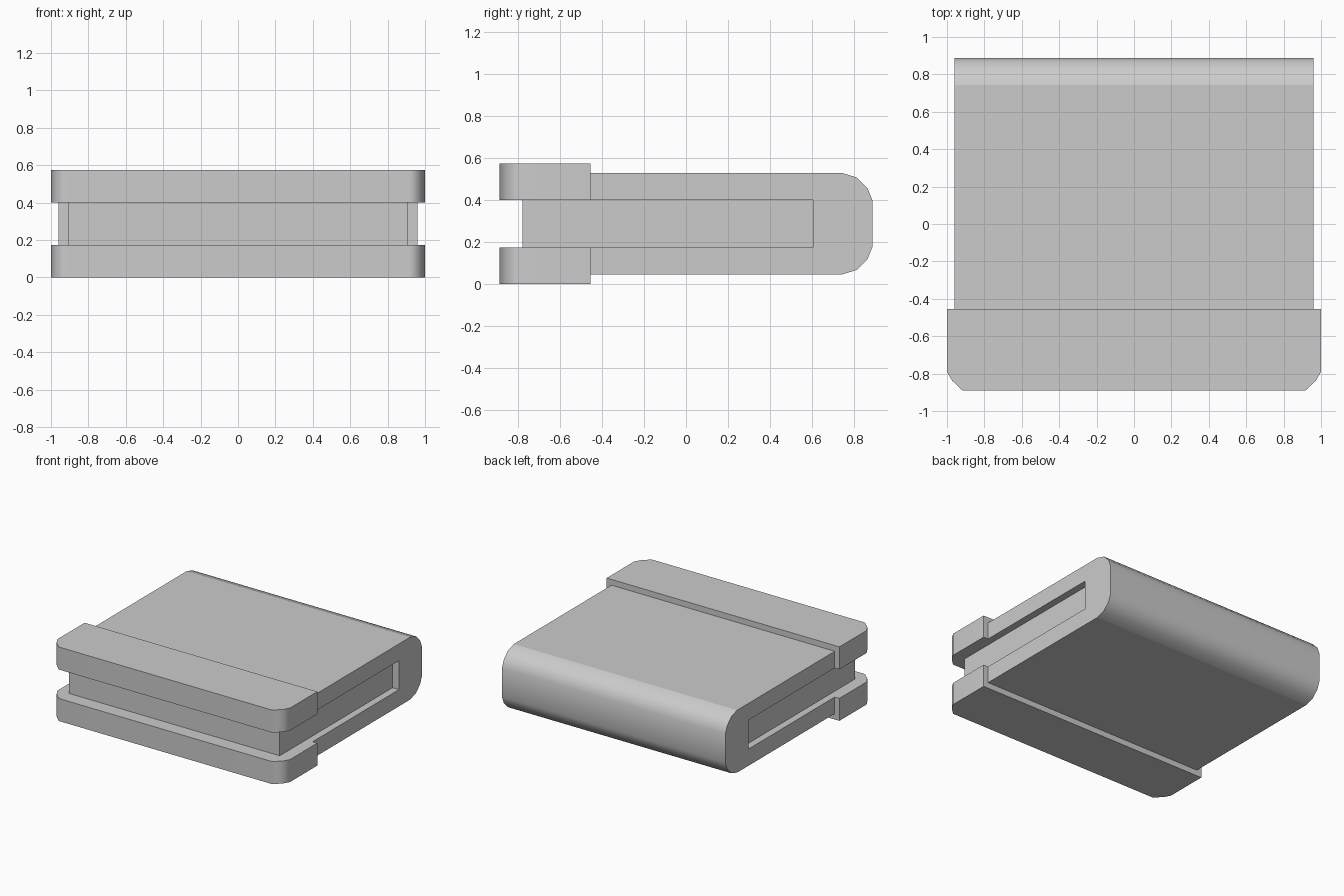
import bpy
import bmesh
from mathutils import Vector

if "Cube" in bpy.data.objects:
    bpy.data.objects.remove(bpy.data.objects["Cube"])


def extrude_profile(name, points, axis, lo, hi, is_smooth):
    """Extrude a closed profile along 'x' (points are y, z) or 'z' (points are x, y)."""
    bm = bmesh.new()
    if axis == 'x':
        verts = [bm.verts.new((lo, a, b)) for a, b in points]
        step = Vector((hi - lo, 0, 0))
    else:
        verts = [bm.verts.new((a, b, lo)) for a, b in points]
        step = Vector((0, 0, hi - lo))
    base = bm.faces.new(verts)
    new = bmesh.ops.extrude_face_region(bm, geom=[base], use_keep_orig=True)["geom"]
    bmesh.ops.translate(bm, vec=step, verts=[v for v in new if isinstance(v, bmesh.types.BMVert)])
    bmesh.ops.recalc_face_normals(bm, faces=bm.faces)
    bm.normal_update()
    for f in bm.faces:
        f.smooth = is_smooth(f.normal)
    mesh = bpy.data.meshes.new(name)
    bm.to_mesh(mesh)
    bm.free()
    obj = bpy.data.objects.new(name, mesh)
    bpy.context.collection.objects.link(obj)
    return obj


MID = 0.2875          # mid height of the whole model
SLOT, BODY, LIP = 0.1125, 0.2425, 0.2875   # half heights
JOIN = -0.455         # where the lips meet the body
BACK = 0.605          # closed end of the slot

# C-shaped body: rounded at the back, slot open to the front and sides
upper = [(JOIN, SLOT), (JOIN, BODY), (0.742, BODY), (0.815, 0.22),
         (0.865, 0.17), (0.888, SLOT)]
profile = [(y, MID + z) for y, z in upper]
profile += [(y, MID - z) for y, z in reversed(upper)]
profile += [(BACK, MID - SLOT), (BACK, MID + SLOT)]
extrude_profile("folded_body", profile, 'x', -0.96, 0.96,
                lambda n: n.y > 0.1 and abs(n.x) < 0.1)

# Front lips, with rounded front corners
half = [(1.0, JOIN), (1.0, -0.79), (0.972, -0.838), (0.917, -0.89)]
outline = half + [(-x, y) for x, y in reversed(half)]
for name, lo, hi in (("lower_lip", MID - LIP, MID - SLOT),
                     ("upper_lip", MID + SLOT, MID + LIP)):
    lip = extrude_profile(name, outline, 'z', lo, hi,
                          lambda n: abs(n.z) < 0.5 and n.y < 0.5)
    mod = lip.modifiers.new("even_shading", 'WEIGHTED_NORMAL')
    mod.keep_sharp = True

# Inner block, recessed in the slot and slightly embedded in the body
block = [(-0.905, -0.78), (0.905, -0.78), (0.905, BACK + 0.01), (-0.905, BACK + 0.01)]
extrude_profile("inner_block", block, 'z', MID - SLOT - 0.01, MID + SLOT + 0.01,
                lambda n: False)
